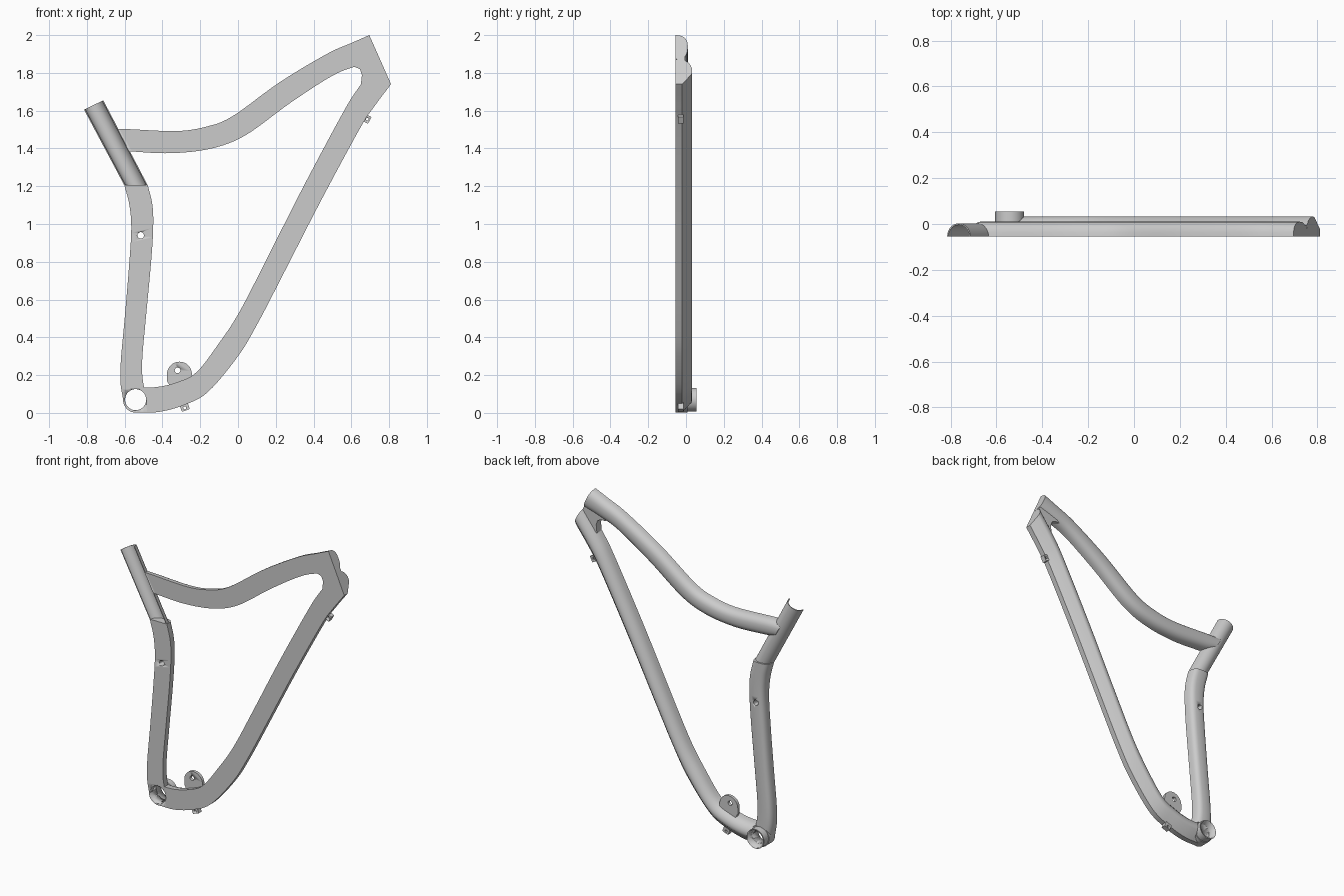
import bpy, bmesh, math
from mathutils import Vector

if "Cube" in bpy.data.objects:
    bpy.data.objects.remove(bpy.data.objects["Cube"])

Y0 = -0.055  # plane on which the half frame is cut


def finish(name, bm, angle=32):
    bmesh.ops.remove_doubles(bm, verts=bm.verts, dist=1e-5)
    bmesh.ops.recalc_face_normals(bm, faces=bm.faces)
    me = bpy.data.meshes.new(name)
    bm.to_mesh(me)
    bm.free()
    ob = bpy.data.objects.new(name, me)
    bpy.context.collection.objects.link(ob)
    bpy.ops.object.select_all(action='DESELECT')
    ob.select_set(True)
    bpy.context.view_layer.objects.active = ob
    bpy.ops.object.shade_smooth_by_angle(angle=math.radians(angle))
    return ob


def spline(pts, steps=6):
    # Catmull-Rom curve through the points
    p = [Vector(q) for q in pts]
    p = [2 * p[0] - p[1]] + p + [2 * p[-1] - p[-2]]
    out = []
    for i in range(1, len(p) - 2):
        a, b, c, d = p[i - 1:i + 3]
        for k in range(steps):
            t = k / steps
            out.append(0.5 * (2 * b + (c - a) * t + (2 * a - 5 * b + 4 * c - d) * t * t
                              + (3 * b - a - 3 * c + d) * t ** 3))
    return out + [p[-2]]


def loft(name, pairs, section, steps=6):
    # sweep a (width fraction, depth) section between two edges in the xz plane
    bm = bmesh.new()
    rings = []
    for q in spline(pairs_to4(pairs), steps):
        a, b = Vector(q[:2]), Vector(q[2:])
        ring = []
        for t, d in section:
            m = a.lerp(b, t)
            ring.append(bm.verts.new((m.x, Y0 + d, m.y)))
        rings.append(ring)
    n = len(section)
    for r, s in zip(rings, rings[1:]):
        for i in range(n):
            bm.faces.new((r[i], r[(i + 1) % n], s[(i + 1) % n], s[i]))
    bm.faces.new(rings[0])
    bm.faces.new(rings[-1][::-1])
    return finish(name, bm)


def pairs_to4(pairs):
    return [(*a, *b) for a, b in pairs]


def prism(name, pts, y0, y1):
    # outline in the xz plane extruded along y
    bm = bmesh.new()
    f = bm.faces.new([bm.verts.new((x, y0, z)) for x, z in pts])
    ext = bmesh.ops.extrude_face_region(bm, geom=[f])
    for v in ext['geom']:
        if isinstance(v, bmesh.types.BMVert):
            v.co.y = y1
    return finish(name, bm)


def circle(cx, cz, r, n=32):
    return [(cx + r * math.cos(2 * math.pi * i / n), cz + r * math.sin(2 * math.pi * i / n)) for i in range(n)]


def cut(ob, cutter):
    m = ob.modifiers.new('cut', 'BOOLEAN')
    m.operation, m.solver, m.object = 'DIFFERENCE', 'EXACT', cutter
    bpy.context.view_layer.objects.active = ob
    bpy.ops.object.modifier_apply(modifier='cut')


def arch(depth, power=1.0, n=14):
    # half-oval section, squarer with a smaller power
    out = []
    for i in range(n + 1):
        a = math.pi * i / n
        c, s = math.cos(a), max(math.sin(a), 0)
        out.append((0.5 - 0.5 * math.copysign(abs(c) ** power, c), depth * s ** power))
    return out


# down tube: flat underside, bevelled flank, rounded inner side
down_sec = [(0, 0), (0, .035), (.40, .084), (.50, .088), (.62, .087), (.75, .08),
            (.87, .067), (.95, .05), (.99, .03), (1, 0)]
down = loft('down_tube', [
    ((-.54, .002), (-.52, .135)), ((-.42, .005), (-.43, .137)), ((-.29, .04), (-.33, .16)),
    ((-.16, .11), (-.22, .215)), ((0, .30), (-.10, .37)), ((.105, .475), (.005, .53)),
    ((.245, .745), (.145, .80)), ((.44, 1.125), (.337, 1.18)), ((.645, 1.505), (.545, 1.57)),
    ((.72, 1.62), (.63, 1.71)), ((.81, 1.74), (.752, 1.872))], down_sec)

# top tube
top = loft('top_tube', [
    ((-.70, 1.503), (-.64, 1.395)), ((-.60, 1.503), (-.56, 1.384)), ((-.33, 1.492), (-.35, 1.375)),
    ((-.17, 1.515), (-.14, 1.40)), ((-.03, 1.57), (.04, 1.47)), ((.22, 1.75), (.275, 1.64)),
    ((.47, 1.90), (.50, 1.785)), ((.60, 1.958), (.635, 1.838)), ((.695, 2.0), (.752, 1.872))],
    arch(.065, .8))

# web joining the tubes at the head
prism('head_gusset', [(.59, 1.83), (.62, 1.831), (.645, 1.82), (.656, 1.79), (.65, 1.735),
                      (.73, 1.75), (.772, 1.82), (.752, 1.87), (.735, 1.905), (.64, 1.88)], Y0, Y0 + .05)

# upper seat tube: open half pipe
inner = [(.5 + (t - .5) * .9, d * .9) for t, d in arch(.058)]
loft('seat_tube_upper', [((-.815, 1.605), (-.713, 1.655)), ((-.602, 1.205), (-.478, 1.205))],
     arch(.058) + inner[::-1], 1)

# lower seat tube
lower = loft('seat_tube_lower', [
    ((-.602, 1.207), (-.478, 1.207)), ((-.575, 1.10), (-.453, 1.10)), ((-.565, .98), (-.449, .98)),
    ((-.575, .80), (-.46, .80)), ((-.60, .50), (-.488, .50)), ((-.62, .28), (-.507, .28)),
    ((-.622, .16), (-.502, .16)), ((-.608, .07), (-.474, .07))], arch(.066, .6))

# bottom bracket hub and shell
hub = prism('bracket_hub', circle(-.54, .07, .069, 40), Y0, Y0 + .064)
shell = prism('bracket_shell', circle(-.542, .07, .063, 40), Y0, .055)

# shock mount tab
tab = prism('mount_tab', circle(-.31, .205, .066) [:17] +
            [(-.376, .17), (-.35, .12), (-.25, .15), (-.244, .18)], -.02, .0)


# cable guides: small drilled blocks under the down tube
def guide(name, cx, cz, ang, w, h):
    u = Vector((math.cos(ang), math.sin(ang)))
    v = Vector((-u.y, u.x))
    c = Vector((cx, cz))
    return prism(name, [c + u * a * w + v * b * h for a, b in ((-1, -1), (1, -1), (1, 1), (-1, 1))], -.043, -.012)


guides = [guide('cable_guide_upper', .685, 1.555, math.radians(62), .02, .014),
          guide('cable_guide_lower', -.282, .030, math.radians(20), .022, .018)]

# drilled holes
hole_jobs = [((-.542, .07), .056, [down, lower, hub, shell]),
             ((-.515, .94), .017, [lower]), ((-.32, .225), .015, [tab]),
             ((.685, 1.555), .007, guides[:1]), ((-.282, .027), .008, guides[1:])]
for (x, z), r, obs in hole_jobs:
    c = prism('hole_cutter', circle(x, z, r, 28), -.2, .2)
    for ob in obs:
        cut(ob, c)
    bpy.data.objects.remove(c)

# bore of the seat tube trims the end of the top tube
a, b = Vector((-.84, Y0, 1.775)), Vector((-.5415, Y0, 1.205))
bm = bmesh.new()
bmesh.ops.create_cone(bm, cap_ends=True, segments=48, radius1=.0535, radius2=.0535, depth=(a - b).length)
q = (a - b).to_track_quat('Z', 'Y')
for v in bm.verts:
    v.co = q @ v.co + (a + b) / 2
bore = finish('bore_cutter', bm)
cut(top, bore)
bpy.data.objects.remove(bore)
# drop any sliver left beyond the bore
bm = bmesh.new()
bm.from_mesh(top.data)
d = (b - a).normalized()
side = Vector((d.z, 0, -d.x))
if side.x > 0:
    side = -side
bmesh.ops.delete(bm, geom=[v for v in bm.verts if (v.co - b).dot(side) > .05], context='VERTS')
bm.to_mesh(top.data)
bm.free()
